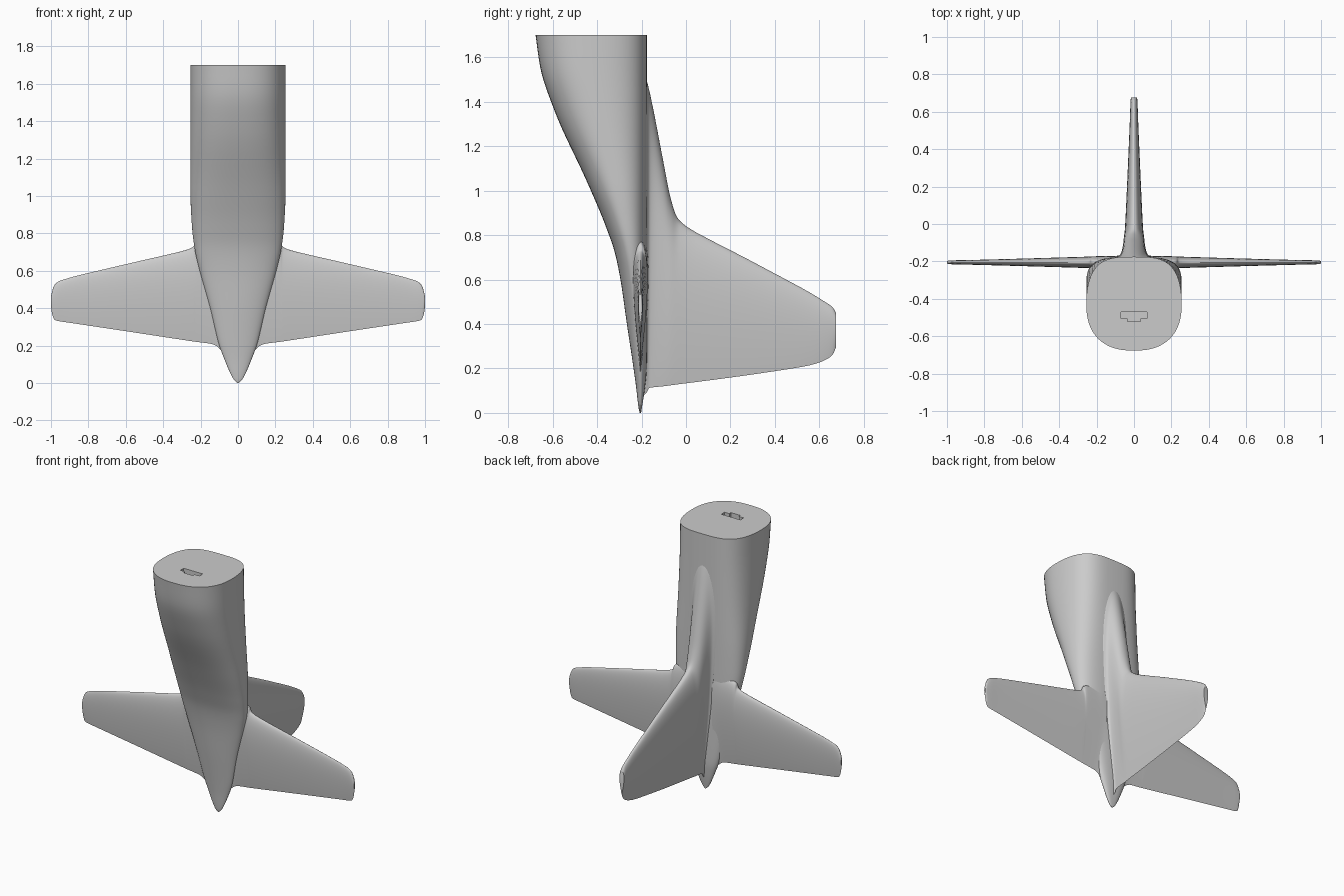
import bpy, bmesh, math
from mathutils import Vector

cube = bpy.data.objects.get("Cube")
if cube:
    bpy.data.objects.remove(cube)

grey = bpy.data.materials.new("plain_grey")
grey.use_nodes = True
colour = (0.6, 0.6, 0.6, 1)
grey.diffuse_color = colour
grey.node_tree.nodes["Principled BSDF"].inputs["Base Color"].default_value = colour


def smooth_stations(stations, steps):
    """Monotone cubic interpolation between rows of numbers."""
    rows = [Vector(s) for s in stations]
    diff = [b - a for a, b in zip(rows, rows[1:])]

    def mean(a, b):
        return Vector([2 * p * q / (p + q) if p * q > 0 else 0 for p, q in zip(a, b)])

    tang = [diff[0]] + [mean(a, b) for a, b in zip(diff, diff[1:])] + [diff[-1]]
    out = []
    for i, d in enumerate(diff):
        for k in range(steps):
            t = k / steps
            out.append(rows[i] + d * (t * t * (3 - 2 * t))
                       + tang[i] * (t * (1 - t) ** 2) - tang[i + 1] * (t * t * (1 - t)))
    return out + [rows[-1]]


def loft(name, rings):
    """Skin closed rings of points, cap both ends and shade smooth."""
    bm = bmesh.new()
    loops = [[bm.verts.new(p) for p in ring] for ring in rings]
    n = len(loops[0])
    for a, b in zip(loops, loops[1:]):
        for i in range(n):
            j = (i + 1) % n
            bm.faces.new((a[i], a[j], b[j], b[i]))
    bm.faces.new(loops[0])
    bm.faces.new(loops[-1])
    bmesh.ops.recalc_face_normals(bm, faces=bm.faces)
    mesh = bpy.data.meshes.new(name)
    bm.to_mesh(mesh)
    bm.free()
    mesh.materials.append(grey)
    obj = bpy.data.objects.new(name, mesh)
    bpy.context.collection.objects.link(obj)
    shade(obj)
    return obj


def shade(obj):
    bpy.ops.object.select_all(action='DESELECT')
    obj.select_set(True)
    bpy.context.view_layer.objects.active = obj
    bpy.ops.object.shade_smooth_by_angle(angle=math.radians(40))


def body_ring(z, front, back, width, power, sides=64):
    """Superellipse section, squarer towards the back."""
    mid, half = (front + back) / 2, (back - front) / 2
    ring = []
    for i in range(sides):
        a = 2 * math.pi * i / sides
        c, s = math.cos(a), math.sin(a)
        e = 2 / (power + (0.7 * s if s > 0 else 0))
        ring.append((math.copysign(abs(c) ** e, c) * width,
                     mid + math.copysign(abs(s) ** e, s) * half, z))
    return ring


def foil(low, high, thick, sides=48):
    """Aerofoil section as (thickness, height) pairs, leading edge at the top."""
    pts = []
    for i in range(sides):
        a = 2 * math.pi * i / sides
        c = (1 - math.cos(a)) / 2
        t = 10 * (0.297 * c ** 0.5 - 0.126 * c - 0.352 * c ** 2 + 0.284 * c ** 3 - 0.103 * c ** 4)
        pts.append((math.copysign(t * thick, math.sin(a)), high + (low - high) * c))
    return pts


# Tail body: height, front edge, back edge, half width, squareness
body_stations = [
    (0.0, -0.208, -0.202, 0.004, 2), (0.015, -0.212, -0.2, 0.02, 2),
    (0.05, -0.217, -0.194, 0.04, 2), (0.12, -0.225, -0.184, 0.07, 2),
    (0.2, -0.236, -0.177, 0.1, 2), (0.4, -0.266, -0.175, 0.15, 2),
    (0.6, -0.295, -0.175, 0.205, 2.1), (0.72, -0.32, -0.175, 0.232, 2.2),
    (0.85, -0.365, -0.175, 0.247, 2.3), (1.05, -0.45, -0.175, 0.255, 2.4),
    (1.34, -0.584, -0.175, 0.255, 2.4), (1.55, -0.655, -0.175, 0.255, 2.4),
    (1.7, -0.677, -0.175, 0.255, 2.4)]
body = loft("tail_body", [body_ring(*s) for s in smooth_stations(body_stations, 5)])

# Shallow stepped socket in the flat end of the body
half = [(0.07, -0.47), (0.07, -0.505), (0.035, -0.505), (0.035, -0.522)]
outline = half + [(-x, y) for x, y in reversed(half)]
cutter = loft("socket_cutter", [[(x, y, z) for x, y in outline] for z in (1.67, 1.75)])
cutter.hide_render = True
cut = body.modifiers.new("socket", 'BOOLEAN')
cut.operation = 'DIFFERENCE'
cut.object = cutter
bpy.context.view_layer.objects.active = body
bpy.ops.object.modifier_apply(modifier=cut.name)
bpy.data.objects.remove(cutter)
shade(body)

# Tailplanes: span, trailing height, leading height, half thickness
plane_stations = [
    (0.07, 0.14, 0.82, 0.036), (0.1, 0.185, 0.81, 0.035), (0.135, 0.207, 0.79, 0.034),
    (0.225, 0.22, 0.76, 0.032), (0.237, 0.222, 0.732, 0.031), (0.265, 0.226, 0.715, 0.03),
    (0.6, 0.277, 0.635, 0.02), (0.9, 0.322, 0.563, 0.012), (0.96, 0.331, 0.542, 0.011),
    (0.98, 0.337, 0.525, 0.01), (0.994, 0.37, 0.49, 0.009), (1.0, 0.41, 0.46, 0.006)]
for side, name in ((1, "left_tailplane"), (-1, "right_tailplane")):
    loft(name, [[(side * x, -0.205 + t, z) for t, z in foil(lo, hi, th)]
                for x, lo, hi, th in smooth_stations(plane_stations, 4)])

# Fin with the long ridge that blends into the back of the body
fin_stations = [
    (-0.2, 0.07, 1.56, 0.12), (-0.178, 0.09, 1.5, 0.095), (-0.165, 0.112, 1.45, 0.075),
    (-0.14, 0.116, 1.33, 0.064), (-0.1, 0.12, 1.12, 0.057), (-0.07, 0.124, 0.97, 0.054),
    (-0.04, 0.128, 0.88, 0.05), (0.0, 0.133, 0.84, 0.047), (0.3, 0.173, 0.68, 0.033),
    (0.56, 0.215, 0.54, 0.022), (0.62, 0.235, 0.503, 0.02), (0.66, 0.262, 0.475, 0.018),
    (0.675, 0.295, 0.45, 0.017)]
loft("fin", [[(t, y, z) for t, z in foil(lo, hi, th)]
             for y, lo, hi, th in smooth_stations(fin_stations, 4)])
